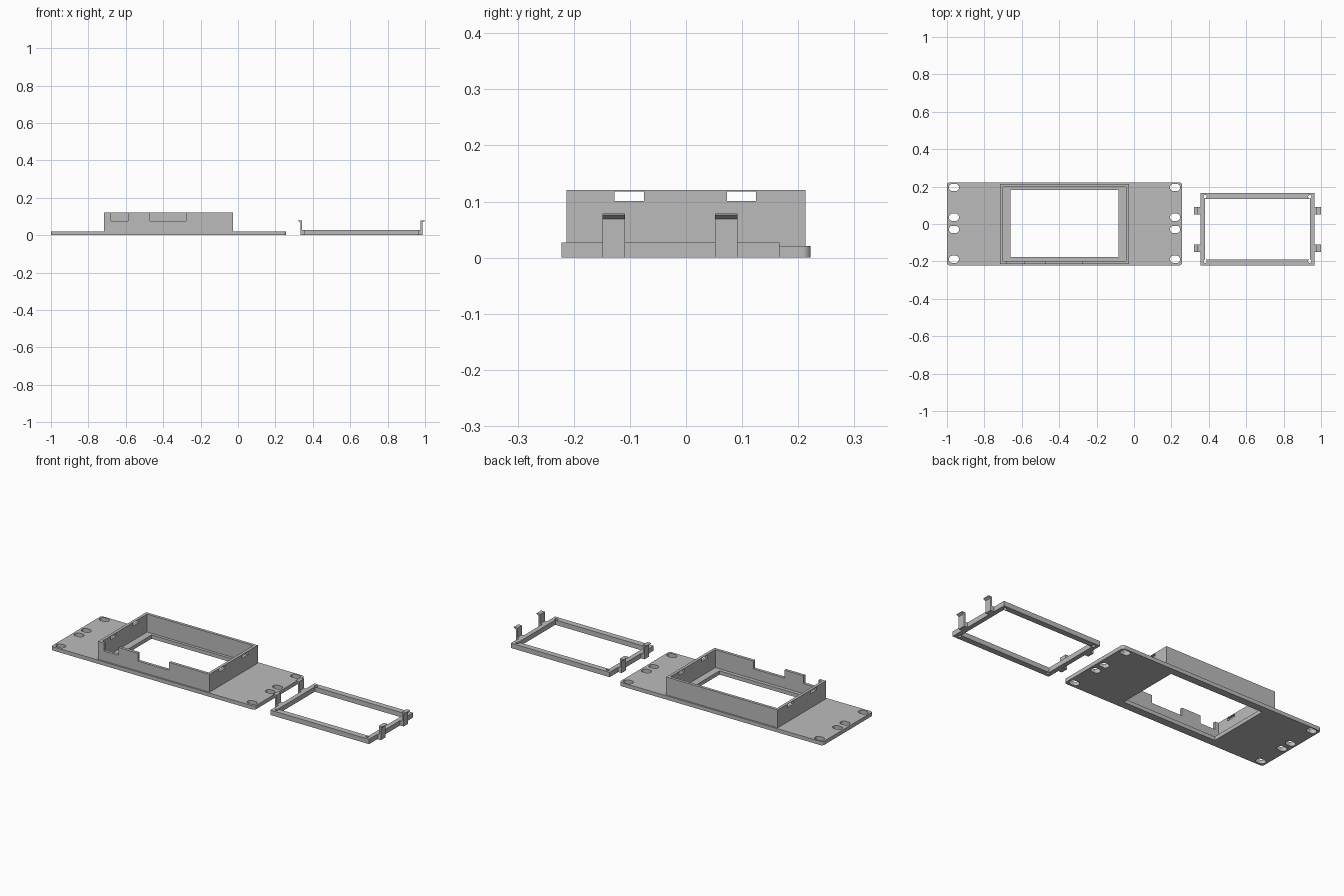
import bpy, bmesh, math

if "Cube" in bpy.data.objects:
    bpy.data.objects.remove(bpy.data.objects["Cube"])

grey = bpy.data.materials.new("light grey plastic")
grey.diffuse_color = (0.5, 0.5, 0.5, 1)
grey.use_nodes = True
grey.node_tree.nodes["Principled BSDF"].inputs["Base Color"].default_value = grey.diffuse_color


def prism(name, pts, lo, hi, axis="z"):
    """Extrude a 2D outline from lo to hi along z, or an x-z outline along y."""
    bm = bmesh.new()
    place = (lambda a, b, c: (a, b, c)) if axis == "z" else (lambda a, b, c: (a, c, b))
    f = bm.faces.new([bm.verts.new(place(a, b, lo)) for a, b in pts])
    ext = bmesh.ops.extrude_face_region(bm, geom=[f])
    verts = [v for v in ext["geom"] if isinstance(v, bmesh.types.BMVert)]
    step = (0, 0, hi - lo) if axis == "z" else (0, hi - lo, 0)
    bmesh.ops.translate(bm, verts=verts, vec=step)
    bmesh.ops.recalc_face_normals(bm, faces=bm.faces)
    me = bpy.data.meshes.new(name)
    bm.to_mesh(me)
    bm.free()
    me.materials.append(grey)
    ob = bpy.data.objects.new(name, me)
    bpy.context.collection.objects.link(ob)
    return ob


def rect(x0, x1, y0, y1, r=0, n=6):
    """Rectangle outline with optional rounded corners."""
    if r == 0:
        return [(x0, y0), (x1, y0), (x1, y1), (x0, y1)]
    pts = []
    corners = [(x1 - r, y1 - r), (x0 + r, y1 - r), (x0 + r, y0 + r), (x1 - r, y0 + r)]
    for k, (cx, cy) in enumerate(corners):
        for i in range(n + 1):
            a = math.pi / 2 * (k + i / n)
            pts.append((cx + r * math.cos(a), cy + r * math.sin(a)))
    return pts


def box(name, x0, x1, y0, y1, z0, z1):
    return prism(name, rect(x0, x1, y0, y1), z0, z1)


def cut(ob, cutters):
    for c in cutters:
        c.hide_render = True
        m = ob.modifiers.new("cut", "BOOLEAN")
        m.operation = "DIFFERENCE"
        m.solver = "EXACT"
        m.object = c
    bpy.context.view_layer.update()
    me = bpy.data.meshes.new_from_object(
        ob.evaluated_get(bpy.context.evaluated_depsgraph_get()))
    ob.modifiers.clear()
    ob.data = me
    for c in cutters:
        bpy.data.objects.remove(c)


# Mounting plate with display opening and slotted screw holes
CX = -0.3715
plate = prism("mounting_plate", rect(-1, 0.257, -0.221, 0.222, 0.014), 0, 0.021)
holes = [box("opening_cutter", -0.661, -0.083, -0.177, 0.181, -0.1, 0.1)]
for x in (CX - 0.591, CX + 0.591):
    for y in (-0.189, -0.029, 0.036, 0.195):
        holes.append(prism("slot_cutter",
                           rect(x - 0.027, x + 0.027, y - 0.0195, y + 0.0195, 0.019),
                           -0.1, 0.1))
cut(plate, holes)

# Raised housing: four walls, clip slots in the ends, notches in the front
X0, X1, Y, T = -0.716, -0.027, 0.213, 0.016
housing = box("housing_walls", X0, X1, -Y, Y, 0.0205, 0.121)
cuts = [box("inside_cutter", X0 + T, X1 - T, -Y + T, Y - T, -0.1, 0.2)]
for y0 in (-0.127, 0.073):
    cuts.append(box("clip_slot_cutter", X0 - 0.1, X1 + 0.1, y0, y0 + 0.052, 0.101, 0.118))
for x0, x1 in ((-0.68, -0.588), (-0.47, -0.278)):
    cuts.append(box("notch_cutter", x0, x1, -Y - 0.05, -Y + T + 0.01, 0.077, 0.2))
cut(housing, cuts)

# Separate retaining frame with small corner holes
FX = 0.66
frame = box("retaining_frame", 0.355, 0.965, -0.222, 0.167, 0, 0.027)
cuts = [box("window_cutter", 0.38, 0.94, -0.189, 0.135, -0.1, 0.1)]
for x in (0.38, 0.94):
    for y in (-0.199, 0.146):
        cuts.append(prism("pin_hole_cutter",
                          rect(x - 0.009, x + 0.009, y - 0.009, y + 0.009, 0.0089, 4),
                          -0.1, 0.1))
cut(frame, cuts)

# Snap clips: foot, thin upright arm and outward hook
profile = [(0.304, 0), (0.327, 0), (0.327, 0.069), (0.34, 0.076), (0.34, 0.079),
           (0.317, 0.079), (0.317, 0.027), (0.304, 0.027)]
for side, s in (("left", -1), ("right", 1)):
    for end, y0 in (("front", -0.149), ("back", 0.052)):
        prism(f"snap_clip_{side}_{end}", [(FX + s * x, z) for x, z in profile],
              y0, y0 + 0.04, "y")
